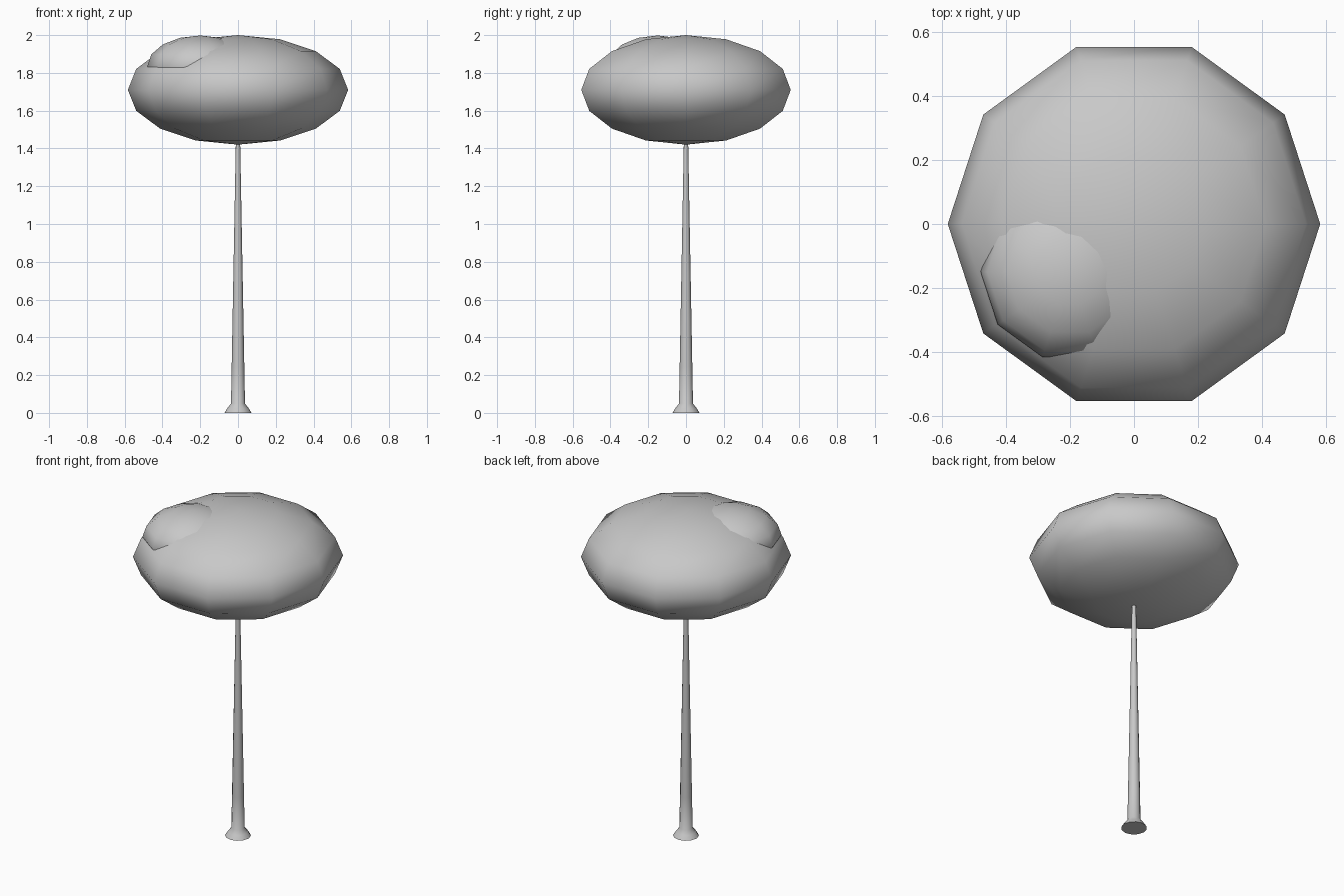
import bpy
import bmesh
from math import cos, sin, pi

default_cube = bpy.data.objects.get("Cube")
if default_cube:
    bpy.data.objects.remove(default_cube, do_unlink=True)


def make_material(name, colour):
    mat = bpy.data.materials.new(name)
    mat.use_nodes = True
    mat.diffuse_color = colour
    mat.node_tree.nodes["Principled BSDF"].inputs["Base Color"].default_value = colour
    return mat


grey = make_material("light grey", (0.58, 0.58, 0.58, 1))


def lathe(name, profile, sides, location=(0, 0, 0)):
    """Revolve (radius, height) points about z; zero radius makes a pole."""
    bm = bmesh.new()
    rings = []
    for radius, z in profile:
        if radius < 1e-5:
            rings.append([bm.verts.new((0, 0, z))] * sides)
        else:
            rings.append([bm.verts.new((radius * cos(2 * pi * i / sides),
                                        radius * sin(2 * pi * i / sides), z))
                          for i in range(sides)])
    for low, high in zip(rings, rings[1:]):
        for i in range(sides):
            j = (i + 1) % sides
            corners = dict.fromkeys((low[i], low[j], high[j], high[i]))
            bm.faces.new(list(corners)).smooth = True
    # Close open ends with flat caps
    if profile[0][0] > 1e-5:
        bm.faces.new(rings[0][::-1])
    if profile[-1][0] > 1e-5:
        bm.faces.new(rings[-1])
    mesh = bpy.data.meshes.new(name)
    bm.to_mesh(mesh)
    bm.free()
    mesh.materials.append(grey)
    obj = bpy.data.objects.new(name, mesh)
    obj.location = location
    bpy.context.collection.objects.link(obj)
    return obj


def foliage(name, radius, half_height, location, sides=10, rings=8):
    """Squashed low-poly ball of leaves."""
    angles = [pi * k / rings - pi / 2 for k in range(rings + 1)]
    profile = [(radius * cos(a), half_height * sin(a)) for a in angles]
    return lathe(name, profile, sides, location)


# Trunk: flared foot, then evenly spaced rings tapering into the crown
trunk_profile = [(0.072, 0), (0.056, 0.025), (0.037, 0.05)]
trunk_profile += [(0.038 - 0.0185 * z, z) for z in (0.245 * k for k in range(1, 7))]
lathe("trunk", trunk_profile, 12)

# Crown and the smaller clump on its front right shoulder
foliage("crown", 0.583, 0.29, (0, 0, 1.71))
foliage("crown_clump", 0.28, 0.162, (-0.2, -0.15, 1.836))
